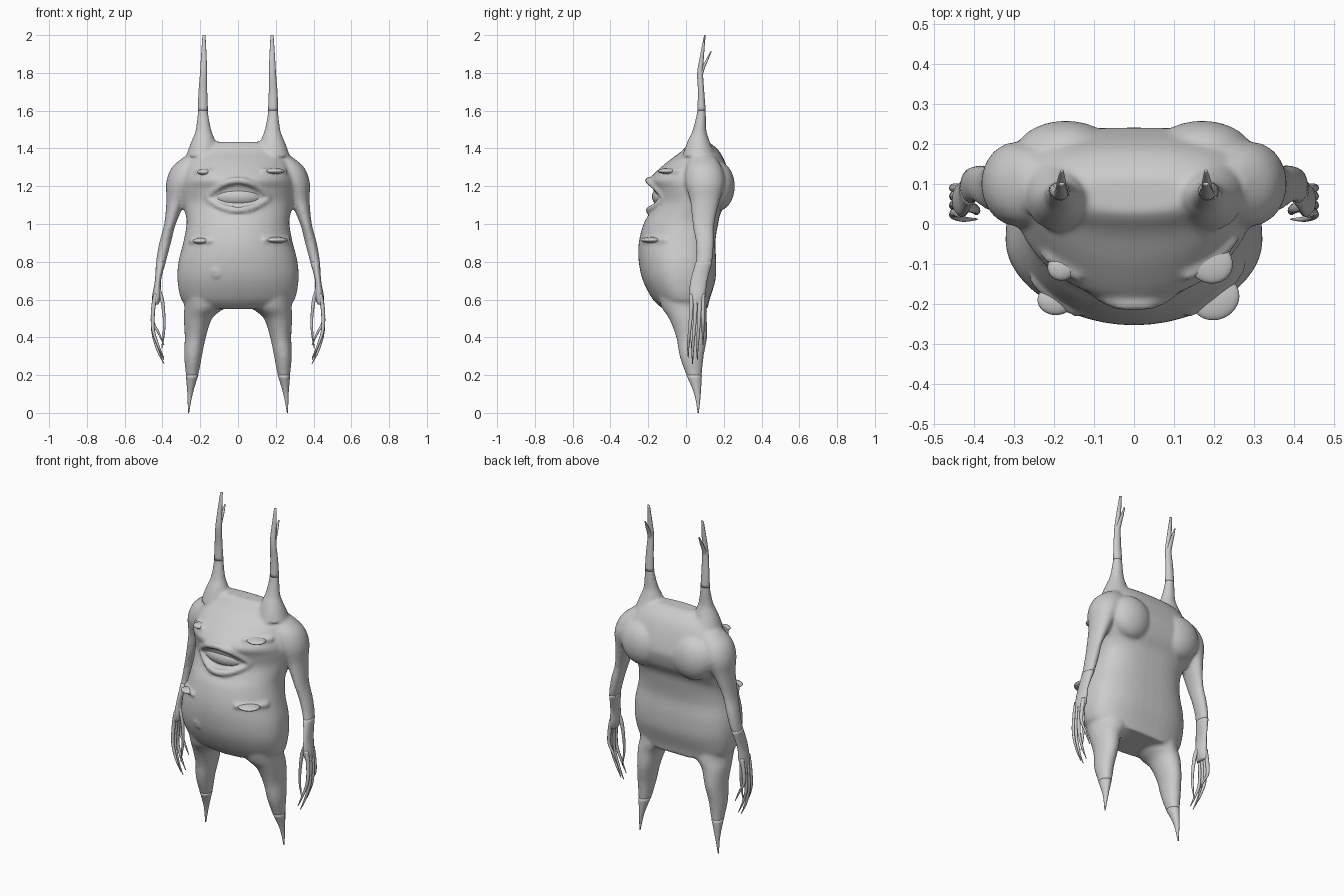
import bpy, bmesh, math
from mathutils import Vector, Matrix
from mathutils.bvhtree import BVHTree

cube = bpy.data.objects.get("Cube")
if cube:
    bpy.data.objects.remove(cube, do_unlink=True)

skin = bpy.data.materials.new("pale_grey_skin")
skin.use_nodes = True
GREY = (0.6, 0.6, 0.6, 1)
skin.diffuse_color = GREY
bsdf = next(n for n in skin.node_tree.nodes if n.type == 'BSDF_PRINCIPLED')
bsdf.inputs["Base Color"].default_value = GREY
bsdf.inputs["Roughness"].default_value = 0.7


def finish(bm, name):
    bmesh.ops.recalc_face_normals(bm, faces=bm.faces)
    for f in bm.faces:
        f.smooth = True
    mesh = bpy.data.meshes.new(name)
    bm.to_mesh(mesh)
    bm.free()
    mesh.materials.append(skin)
    obj = bpy.data.objects.new(name, mesh)
    bpy.context.collection.objects.link(obj)
    return obj


def spline(rows, steps):
    """Catmull-Rom interpolation of equal-length rows."""
    out = []
    for i in range(len(rows) - 1):
        a, b, c, d = (rows[min(max(i + k, 0), len(rows) - 1)] for k in (-1, 0, 1, 2))
        for s in range(steps):
            t = s / steps
            out.append([q + 0.5 * t * (r - p + t * (2 * p - 5 * q + 4 * r - w + t * (3 * (q - r) + w - p)))
                        for p, q, r, w in zip(a, b, c, d)])
    return out + [list(rows[-1])]


def bridge(bm, rings, closed=False):
    """Skin rings of points with quads, capping open ends."""
    rings = [[bm.verts.new(p) for p in ring] for ring in rings]
    n = len(rings[0])
    for a, b in zip(rings, rings[1:] + rings[:1] if closed else rings[1:]):
        for k in range(n):
            j = (k + 1) % n
            bm.faces.new((a[k], a[j], b[j], b[k]))
    if not closed:
        bm.faces.new(rings[0])
        bm.faces.new(rings[-1])


def loft(bm, rows, side=1, n=16, steps=4, back_power=2.0):
    """Stack of level ovals: z, x, y, half width, front depth, back depth."""
    rings = []
    for z, x, y, w, front, back in spline(rows, steps):
        ring = []
        for k in range(n):
            a = 2 * math.pi * k / n
            c, s = math.cos(a), math.sin(a)
            p = back_power if s > 0 else 2.0
            px = math.copysign(abs(c) ** (2 / p), c) * max(w, 0.002)
            py = math.copysign(abs(s) ** (2 / p), s) * max(back if s > 0 else front, 0.002)
            ring.append((side * (x + px), y + py, z))
        rings.append(ring)
    bridge(bm, rings)


def limb(rows):
    return [(z, x, y, w, d, d) for z, x, y, w, d in rows]


def tube(bm, points, radii, closed=False):
    """Round fold of skin along a path."""
    rings, last = [], len(points) - 1
    for i, (p, r) in enumerate(zip(points, radii)):
        ahead = points[(i + 1) % len(points) if closed else min(i + 1, last)]
        behind = points[i - 1 if closed else max(i - 1, 0)]
        turn = (ahead - behind).to_track_quat('Z', 'Y')
        rings.append([p + turn @ Vector((r * math.cos(k * math.pi / 4), r * math.sin(k * math.pi / 4), 0))
                      for k in range(8)])
    bridge(bm, rings, closed)


def ball(bm, matrix):
    bmesh.ops.create_uvsphere(bm, u_segments=32, v_segments=16, radius=1, matrix=matrix)


# Torso: z, half width, centre y, front y, back y
TORSO = [(1.435, .14, .07, .03, .11), (1.42, .21, .075, .01, .14),
         (1.38, .245, .08, -.03, .18), (1.32, .28, .09, -.11, .21),
         (1.24, .305, .10, -.19, .235), (1.19, .31, .10, -.175, .24),
         (1.12, .30, .09, -.165, .22), (1.06, .28, .04, -.19, .185),
         (1.00, .272, 0, -.225, .17), (.90, .29, -.03, -.25, .155),
         (.80, .315, -.04, -.25, .16), (.70, .32, -.04, -.228, .155),
         (.60, .30, -.02, -.175, .125), (.55, .25, 0, -.12, .115)]
body = bmesh.new()
loft(body, [(z, 0, c, w, c - f, b - c) for z, w, c, f, b in TORSO], n=48, back_power=2.7)
surface = BVHTree.FromBMesh(body)


def on_surface(x, z):
    p, normal, *_ = surface.ray_cast(Vector((x, -2, z)), Vector((0, 1, 0)))
    return p, (-normal if normal.y > 0 else normal)


# Limbs: z, x, y, half width, half depth
LEG = limb([(.66, .17, -.03, .12, .13), (.56, .18, -.01, .105, .12), (.50, .212, .01, .075, .10),
            (.40, .226, .03, .056, .082), (.30, .238, .03, .047, .064), (.20, .243, .043, .033, .041),
            (.10, .254, .061, .014, .017), (0, .262, .065, .003, .003)])
ARM = limb([(1.36, .23, .09, .05, .06), (1.30, .265, .095, .085, .095), (1.22, .295, .1, .085, .105),
            (1.12, .327, .1, .052, .078), (1.00, .36, .092, .031, .058), (.90, .386, .1, .031, .048),
            (.80, .408, .095, .026, .044), (.70, .424, .068, .016, .044), (.62, .43, .06, .024, .043)])
HORN = limb([(1.36, .185, .07, .09, .09), (1.42, .184, .067, .07, .066), (1.46, .182, .068, .055, .05),
             (1.50, .183, .072, .041, .036), (1.60, .186, .082, .027, .023), (1.70, .186, .08, .023, .017),
             (1.80, .182, .075, .019, .016), (1.90, .181, .086, .014, .010), (2.0, .18, .10, .008, .004)])
for side in (1, -1):
    loft(body, LEG, side, 24)
    loft(body, ARM, side, 20)
    loft(body, HORN[:6], side, 20)
    # Shoulder blade
    ball(body, Matrix.Translation((side * .17, .17, 1.2)) @ Matrix.Diagonal((.13, .088, .13, 1)))

# Lips: arched upper lid and sagging lower lip
for base, rise, push in ((1.14, .09, .012), (1.135, -.062, .018)):
    path, radii = [], []
    for i in range(31):
        t = i / 15 - 1
        arch = 1 - t * t
        p, _ = on_surface(.165 * t, base + rise * arch)
        path.append(p + Vector((0, .006 - push * arch, 0)))
        radii.append(.013 + .007 * arch)
    tube(body, path, radii)

# Eyes: x, z, half width, half height, tilt; each sits in a soft rim
EYES = [(.19, 1.28, .058, .052, -.5), (-.18, 1.275, .036, .034, .3),
        (.202, .915, .062, .056, .4), (-.195, .91, .046, .038, 0)]
for number, (x, z, w, h, tilt) in enumerate(EYES, 1):
    p, normal = on_surface(x, z)
    frame = (Matrix.Translation(p) @ normal.to_track_quat('Z', 'Y').to_matrix().to_4x4()
             @ Matrix.Rotation(tilt, 4, 'Z'))
    rim = []
    for i in range(24):
        a = math.pi * i / 12
        q = frame @ Vector(((w + .008) * math.cos(a), (h + .008) * math.sin(a), 0))
        rim.append(on_surface(q.x, q.z)[0] - normal * .003)
    tube(body, rim, [.014] * 24, closed=True)
    bm = bmesh.new()
    ball(bm, frame @ Matrix.Diagonal((w, h, .016, 1)))
    finish(bm, "eyeball_%d" % number)

# Navel: a tiny puckered ring
navel = [on_surface(-.115 + .016 * math.cos(a), .74 + .016 * math.sin(a))[0]
         for a in (math.pi * i / 6 for i in range(12))]
tube(body, navel, [.008] * 12, closed=True)

# Fuse the body into one soft skin
body_obj = finish(body, "body")
fuse = body_obj.modifiers.new("fuse", 'REMESH')
fuse.mode = 'VOXEL'
fuse.voxel_size = .01
fuse.use_smooth_shade = True
relax = body_obj.modifiers.new("relax", 'SMOOTH')
relax.factor = .5
relax.iterations = 4

# Bulge inside the mouth
bm = bmesh.new()
ball(bm, Matrix.Translation((0, -.095, 1.145)) @ Matrix.Diagonal((.145, .085, .066, 1)))
finish(bm, "mouth_bulge")

# Fingers: y at the knuckle, y at the tip, tip height
FINGERS = [(.028, .012, .29), (.05, .035, .26), (.072, .06, .28), (.09, .09, .36)]
for side, label in ((1, "left"), (-1, "right")):
    bm = bmesh.new()
    loft(bm, ARM[-3:] + limb([(.575, .437, .058, .016, .036)]), side)
    for y0, y1, tip in FINGERS:
        mid = (.6 + tip) / 2
        loft(bm, limb([(.63, .436, y0, .012, .012), (.55, .449, y0, .011, .011),
                       (mid, .45, (y0 + y1) / 2, .009, .009),
                       (tip + .07, .424, y1, .007, .007), (tip, .392, y1, .002, .002)]), side, 10)
    loft(bm, limb([(.66, .422, .045, .010, .014), (.60, .402, .04, .010, .013), (.50, .391, .035, .007, .010),
                   (.42, .393, .03, .006, .008), (.34, .404, .03, .002, .002)]), side, 10)
    finish(bm, label + "_hand")

    # Forked horn tip
    bm = bmesh.new()
    loft(bm, HORN[4:], side, 14)
    loft(bm, limb([(1.79, .183, .08, .014, .010), (1.83, .182, .093, .013, .009),
                   (1.87, .181, .112, .010, .007), (1.915, .18, .133, .004, .003)]), side, 10)
    finish(bm, label + "_horn_tip")

    # Pointed foot
    bm = bmesh.new()
    loft(bm, LEG[-3:], side, 16)
    finish(bm, label + "_foot_point")
